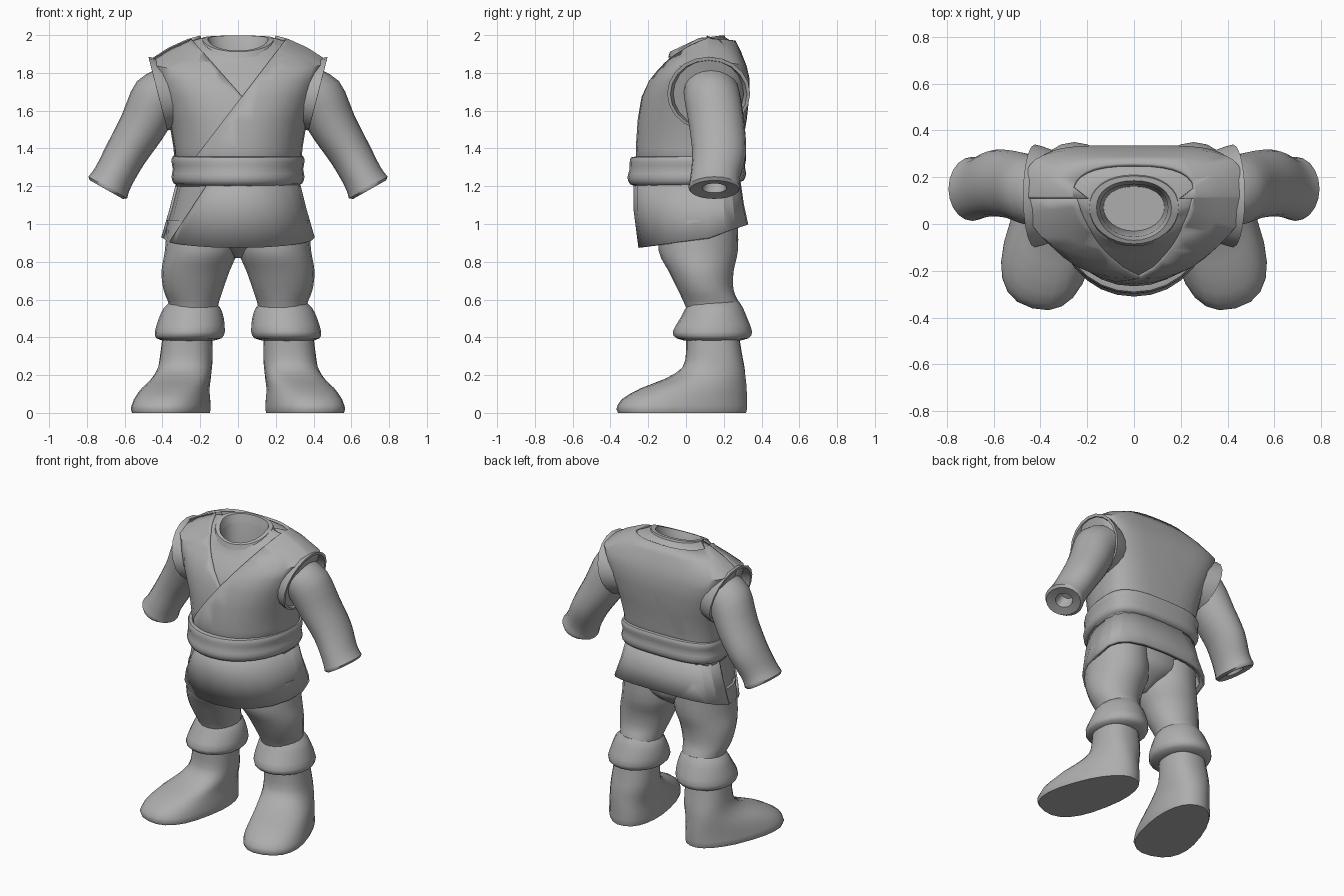
import bpy, bmesh, math
from mathutils import Vector

if "Cube" in bpy.data.objects:
    bpy.data.objects.remove(bpy.data.objects["Cube"])

GREY = (0.42, 0.42, 0.42, 1)
cloth = bpy.data.materials.new("plain grey")
cloth.use_nodes = True
cloth.diffuse_color = GREY
cloth.node_tree.nodes["Principled BSDF"].inputs["Base Color"].default_value = GREY


def ring(c, u, front, back, n_front=2.0, n_back=2.0, seg=24):
    """Closed section around c; the front and back halves may differ in shape."""
    c, u, front, back = map(Vector, (c, u, front, back))
    pts = []
    for i in range(seg):
        a = 2 * math.pi * i / seg
        s, t = math.cos(a), math.sin(a)
        n = n_back if t > 0 else n_front
        px = math.copysign(abs(s) ** (2 / n), s)
        py = abs(t) ** (2 / n)
        pts.append(c + u * px + (back if t > 0 else front) * py)
    return pts


def oval(c, u, v, seg=20):
    return ring(c, u, -Vector(v), v, seg=seg)


def body_ring(z, rx, yf, yb, zf=None, zb=None, nf=2.1, nb=2.9, cy=0.12, seg=32):
    zf, zb = z if zf is None else zf, z if zb is None else zb
    return ring((0, cy, z), (rx, 0, 0), (0, yf - cy, zf - z), (0, yb - cy, zb - z), nf, nb, seg)


def neck_ring(z, rx, yf, yb, zf, zb):
    return body_ring(z, rx, yf, yb, zf, zb, 2, 2.2, 0.07)


def dense(rings, k=3):
    """Insert smooth in-between rings."""
    out = []
    for i in range(len(rings) - 1):
        a, b = rings[max(i - 1, 0)], rings[i]
        c, d = rings[i + 1], rings[min(i + 2, len(rings) - 1)]
        for j in range(k):
            t = j / k
            out.append([q + (r - p) * (t / 2) + (2 * p - 5 * q + 4 * r - s) * (t * t / 2)
                        + (3 * q - p - 3 * r + s) * (t ** 3 / 2)
                        for p, q, r, s in zip(a, b, c, d)])
    return out + [rings[-1]]


def loft_bm(rings, caps=True):
    bm = bmesh.new()
    loops = [[bm.verts.new(p) for p in r] for r in rings]
    for a, b in zip(loops, loops[1:]):
        for i in range(len(a)):
            j = (i + 1) % len(a)
            bm.faces.new((a[i], a[j], b[j], b[i]))
    if caps:
        bm.faces.new(loops[0])
        bm.faces.new(loops[-1])
    bmesh.ops.recalc_face_normals(bm, faces=bm.faces[:])
    return bm


def finish(name, bm, mirror=False, solid=0, angle=45):
    me = bpy.data.meshes.new(name)
    bm.to_mesh(me)
    bm.free()
    ob = bpy.data.objects.new(name, me)
    bpy.context.collection.objects.link(ob)
    me.materials.append(cloth)
    bpy.ops.object.select_all(action='DESELECT')
    ob.select_set(True)
    bpy.context.view_layer.objects.active = ob
    bpy.ops.object.shade_smooth_by_angle(angle=math.radians(angle))
    if solid:
        m = ob.modifiers.new("thickness", 'SOLIDIFY')
        m.thickness, m.offset = solid, -1
    if mirror:
        ob.modifiers.new("mirror", 'MIRROR')


def wrap(name, rings, offset, planes, drop, angle=45):
    """Cloth layer: the rings pushed outward, sliced by planes, faces removed by a rule."""
    bm = loft_bm(rings, caps=False)
    bm.normal_update()
    shift = [(v, v.normal * offset) for v in bm.verts]
    for v, d in shift:
        v.co += d
    for co, no in planes:
        bmesh.ops.bisect_plane(bm, geom=bm.verts[:] + bm.edges[:] + bm.faces[:],
                               plane_co=co, plane_no=no)
    gone = [f for f in bm.faces if drop(f.calc_center_median())]
    bmesh.ops.delete(bm, geom=gone, context='FACES')
    finish(name, bm, solid=0.02, angle=angle)


# Inner shirt with open neck
outer = [body_ring(*r) for r in (
    (1.20, .315, -.24, .27),
    (1.40, .325, -.25, .28),
    (1.55, .35, -.24, .305, 1.55, 1.55, 2.2, 3.2),
    (1.68, .39, -.22, .32, 1.67, 1.68, 2.4, 4),
    (1.78, .42, -.185, .32, 1.75, 1.77, 2.5, 4.5),
    (1.865, .45, -.145, .305, 1.80, 1.835, 2.5, 4.5),
    (1.92, .36, -.115, .275, 1.84, 1.91, 2.3, 3.5),
    (1.965, .26, -.09, .25, 1.875, 1.96, 2.1, 2.6))]
outer.append(neck_ring(1.985, .19, -.085, .215, 1.90, 1.985))
inner = [neck_ring(*r) for r in (
    (1.97, .16, -.07, .19, 1.91, 1.985),
    (1.93, .145, -.055, .17, 1.89, 1.94),
    (1.62, .13, -.03, .16, 1.62, 1.62))]
finish("inner_shirt", loft_bm(outer + inner))

# Crossed tunic front
SEAM_Y = 0.11
p_over, n_over = Vector((.24, 0, 1.96)), Vector((-.6, 0, .46))
p_under, n_under = Vector((-.23, 0, 1.96)), Vector((.26, 0, .23))
seam = (Vector((0, SEAM_Y, 0)), Vector((0, 1, 0)))
wrap("tunic_over_layer", outer, .016, [(p_over, n_over), seam],
     lambda c: (c.y < SEAM_Y and (c - p_over).dot(n_over) > 0) or (c.z > 1.975 and abs(c.x) < .23))
wrap("tunic_under_layer", outer, .0125, [(p_under, n_under), seam],
     lambda c: c.y > SEAM_Y or (c - p_under).dot(n_under) > 0)

# Neck band
finish("neck_band", loft_bm([neck_ring(*r) for r in (
    (1.955, .20, -.095, .215, 1.88, 1.97), (1.985, .19, -.085, .205, 1.912, 1.998),
    (1.982, .16, -.07, .185, 1.918, 1.998), (1.93, .145, -.055, .17, 1.885, 1.95))], caps=False))

# Flared armhole edges
finish("armhole_edges", loft_bm([oval((x, .12, z), (.05 * k, 0, .195 * k), (0, .22 * k, 0))
       for x, z, k in ((.33, 1.685, .86), (.39, 1.69, .96), (.424, 1.69, 1),
                       (.424, 1.688, .92), (.36, 1.69, .84))], caps=False), mirror=True)

# Sleeves with hollow ends
arm = []
for x, y, z, nx, nz, r, ry in (
        (.32, .13, 1.74, .5, .85, .12, .14), (.425, .14, 1.67, .78, .62, .14, .15),
        (.51, .165, 1.51, .86, .5, .125, .147), (.595, .175, 1.37, .87, .49, .112, .142),
        (.66, .155, 1.25, .87, .49, .108, .132), (.69, .15, 1.193, .87, .49, .118, .137)):
    arm.append(oval((x, y, z), (nx * r, 0, nz * r), (0, ry, 0)))
cuff = [oval((x, .15, z), (.87 * r, 0, .49 * r), (0, r * 1.3, 0))
        for x, z, r in ((.697, 1.182, .10), (.692, 1.19, .05), (.66, 1.25, .035))]
finish("sleeves", loft_bm(dense(arm) + cuff), mirror=True)

# Belt
finish("belt", loft_bm(dense([body_ring(z, rx, yf, yb, z - .005, z + .015) for z, rx, yf, yb in (
    (1.205, .31, -.26, .27), (1.215, .34, -.295, .305), (1.25, .352, -.31, .318),
    (1.29, .345, -.30, .312), (1.33, .352, -.298, .318), (1.358, .345, -.29, .312),
    (1.362, .31, -.25, .27))], 2)))

# Tunic skirt, hollow below, with an overlapping outer layer open at one side
skirt = [body_ring(*r, seg=20) for r in (
    (1.24, .31, -.265, .275), (1.08, .35, -.265, .295, 1.07, 1.10),
    (.925, .395, -.24, .318, .875, .995))]
lining = [body_ring(*r, seg=20) for r in (
    (.93, .375, -.22, .295, .885, 1.0), (1.15, .30, -.22, .25))]
finish("skirt", loft_bm(skirt + lining), angle=22)
p_flap, n_flap = Vector((-.17, 0, 1.2)), Vector((-.32, 0, .21))
wrap("skirt_overlap", skirt, .012, [(p_flap, n_flap), seam],
     lambda c: c.y < SEAM_Y and (c - p_flap).dot(n_flap) > 0, angle=22)

# Trousers
finish("hips", loft_bm(dense([oval((0, .06, z), (rx, 0, 0), (0, ry, 0)) for z, rx, ry in (
    (1.18, .28, .19), (1.0, .33, .205), (.92, .22, .19), (.86, .09, .12), (.82, .03, .05))])))
finish("trouser_legs", loft_bm(dense([oval((x, y, z), (rx, 0, 0), (0, ry, 0)) for x, y, z, rx, ry in (
    (.19, .07, 1.02, .185, .205), (.195, .065, .86, .192, .21), (.225, .08, .75, .18, .172),
    (.237, .105, .65, .157, .147), (.235, .14, .57, .13, .145), (.24, .15, .50, .13, .13))])), mirror=True)
finish("trouser_cuffs", loft_bm(dense([oval((x, y, z), (rx, 0, 0), (0, ry, 0)) for x, y, z, rx, ry in (
    (.24, .15, .59, .115, .13), (.243, .15, .555, .15, .152), (.247, .147, .50, .172, .178),
    (.255, .14, .43, .185, .21), (.26, .14, .395, .172, .19), (.265, .14, .38, .12, .13))], 2)), mirror=True)


# Boots: horizontal sections from heel to toe
def sole_ring(z, heel, toe, w_heel, w_toe, seg=24):
    heel, toe = Vector((*heel, z)), Vector((*toe, z))
    mid, half = (heel + toe) / 2, (toe - heel) / 2
    side = Vector((0, 0, 1)).cross(half).normalized()
    pts = []
    for i in range(seg):
        a = 2 * math.pi * i / seg
        s, t = math.cos(a), math.sin(a)
        w = w_heel + (w_toe - w_heel) * (s + 1) / 2
        s = math.copysign(abs(s) ** .85, s)
        t = math.copysign(abs(t) ** .85, t)
        pts.append(mid + half * s + side * t * w)
    return pts


boot = [sole_ring(*r) for r in (
    (.42, (.265, .28), (.27, .00), .13, .13),
    (.32, (.27, .295), (.275, .00), .138, .138),
    (.24, (.27, .31), (.29, -.02), .138, .148),
    (.18, (.262, .315), (.335, -.11), .14, .165),
    (.13, (.255, .318), (.39, -.235), .145, .185),
    (.07, (.25, .32), (.425, -.335), .152, .208),
    (.02, (.25, .32), (.435, -.36), .155, .22))]
base = [sole_ring(0, (.25, .315), (.433, -.352), .15, .213)]
finish("boots", loft_bm(dense(boot, 2) + base), mirror=True)
